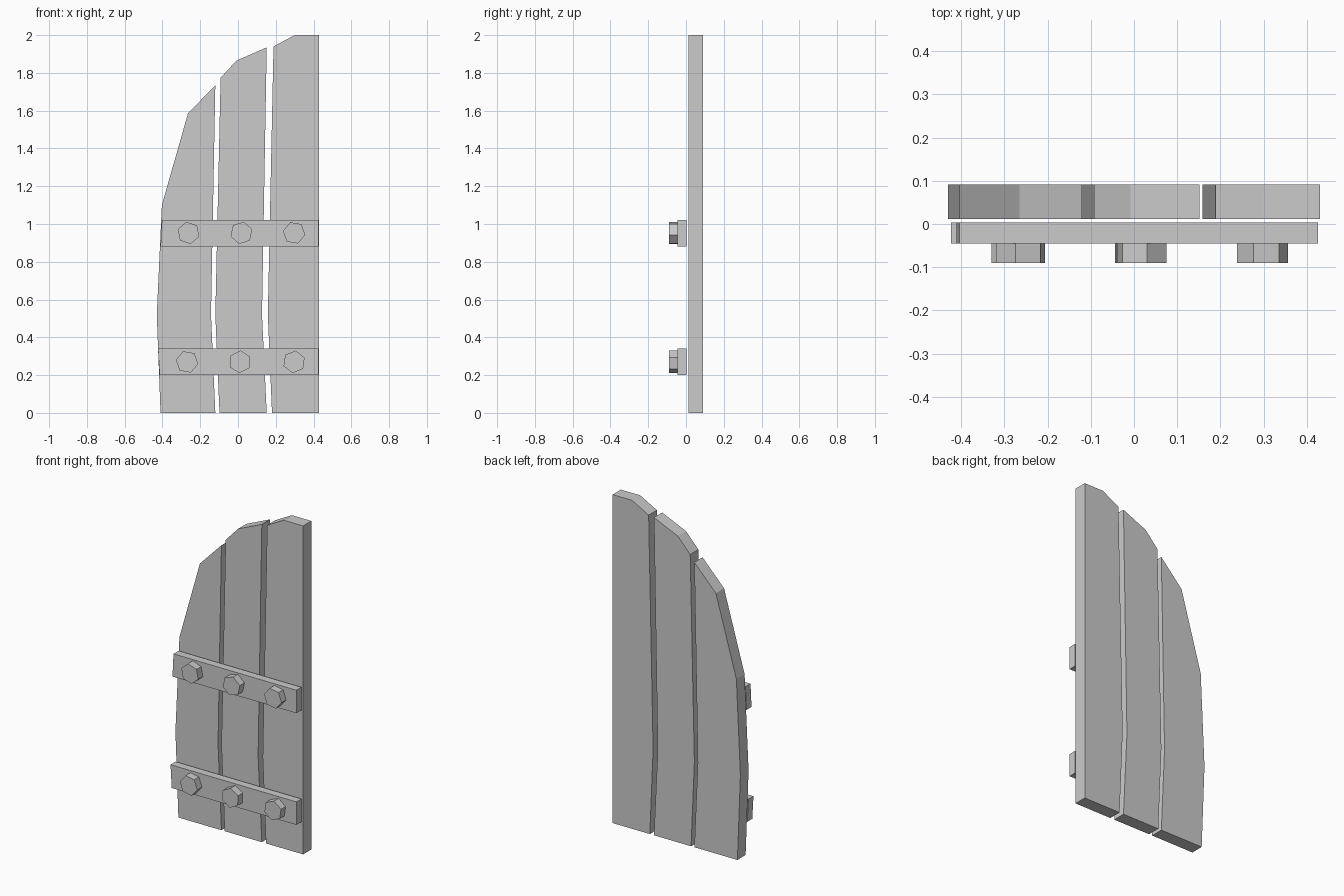
import bpy, bmesh, math

if "Cube" in bpy.data.objects:
    bpy.data.objects.remove(bpy.data.objects["Cube"])


def extrude_profile(name, pts, y0, y1):
    """Extrude a counter-clockwise front (x, z) outline from y0 (front) to y1 (back)."""
    bm = bmesh.new()
    front = [bm.verts.new((x, y0, z)) for x, z in pts]
    back = [bm.verts.new((x, y1, z)) for x, z in pts]
    bm.faces.new(front)
    bm.faces.new(back[::-1])
    n = len(pts)
    for i in range(n):
        j = (i + 1) % n
        bm.faces.new((front[i], back[i], back[j], front[j]))
    bmesh.ops.recalc_face_normals(bm, faces=bm.faces)
    mesh = bpy.data.meshes.new(name)
    bm.to_mesh(mesh)
    bm.free()
    obj = bpy.data.objects.new(name, mesh)
    bpy.context.collection.objects.link(obj)
    return obj


# Three bowed planks with the sloping top edge
extrude_profile("plank_outer", [
    (-0.41, 0), (-0.12, 0), (-0.143, 0.52), (-0.12, 1.735),
    (-0.265, 1.585), (-0.403, 1.10), (-0.43, 0.52)], 0.012, 0.091)
extrude_profile("plank_middle", [
    (-0.098, 0), (0.152, 0), (0.127, 0.52), (0.152, 1.935),
    (-0.008, 1.865), (-0.092, 1.775), (-0.12, 0.52)], 0.012, 0.091)
extrude_profile("plank_inner", [
    (0.18, 0), (0.43, 0), (0.43, 2.0), (0.30, 2.0),
    (0.188, 1.94), (0.158, 0.52)], 0.012, 0.091)

# Two cross straps: name, bottom z, left x at bottom and top
for name, z, xb, xt in (("strap_lower", 0.20, -0.415, -0.423),
                        ("strap_upper", 0.88, -0.41, -0.403)):
    extrude_profile(name, [(xb, z), (0.425, z), (0.425, z + 0.14), (xt, z + 0.14)],
                    -0.045, 0.003)

# Hexagonal bolt heads, each turned a little differently: x, z, angle
bolts = [(-0.27, 0.27, 50), (0.01, 0.27, 87), (0.297, 0.27, 82),
         (-0.262, 0.953, 41), (0.018, 0.953, 78), (0.297, 0.953, 50)]
for i, (x, z, a) in enumerate(bolts):
    hexagon = [(x + 0.06 * math.cos(math.radians(a + 60 * k)),
                z + 0.06 * math.sin(math.radians(a + 60 * k))) for k in range(6)]
    extrude_profile(f"bolt_head_{i + 1}", hexagon, -0.09, -0.045)
